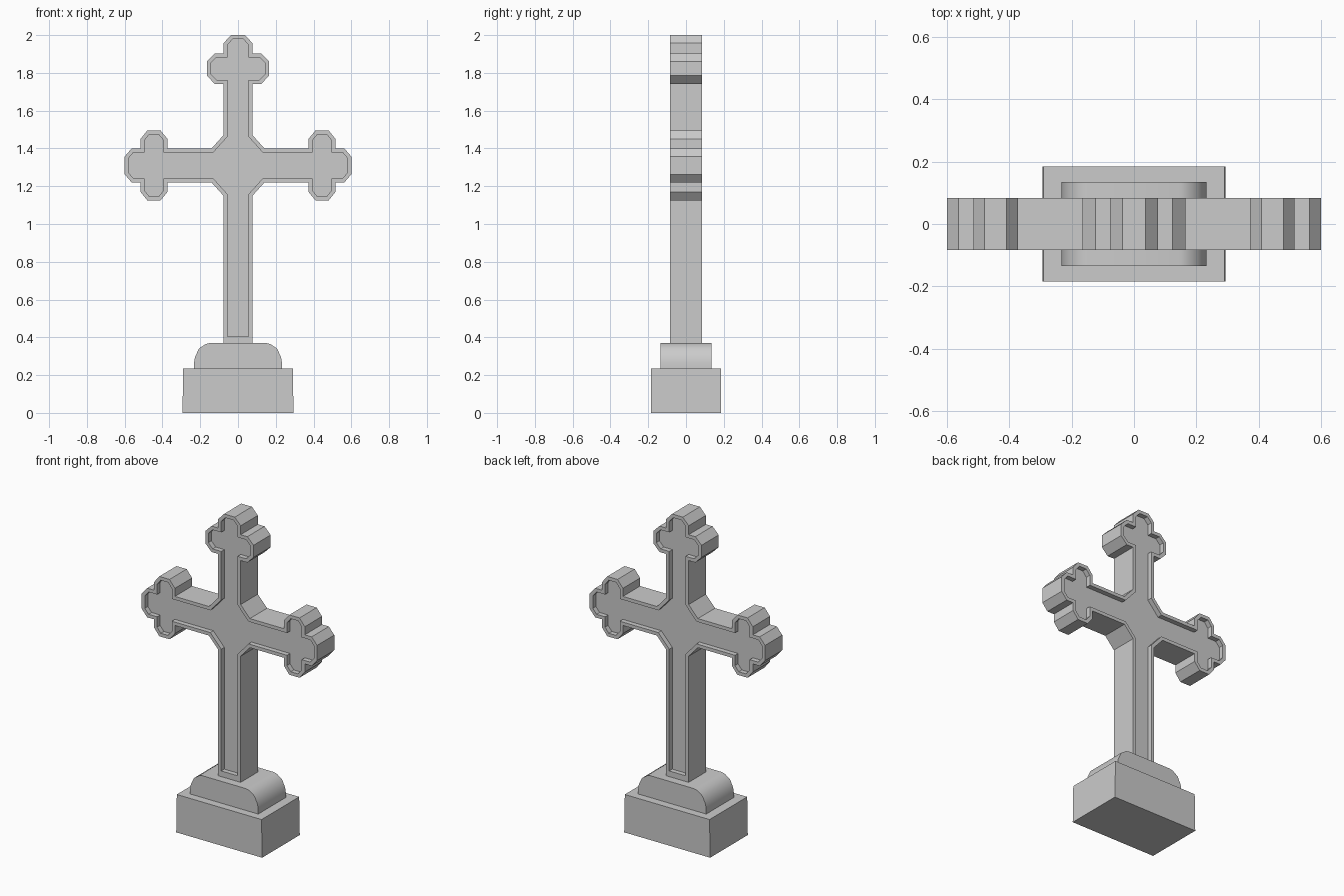
import bpy, bmesh, math

if "Cube" in bpy.data.objects:
    bpy.data.objects.remove(bpy.data.objects["Cube"])


def prism(name, pts, half_y):
    """Extrude an x-z outline symmetrically along y."""
    bm = bmesh.new()
    face = bm.faces.new([bm.verts.new((x, -half_y, z)) for x, z in pts])
    ext = bmesh.ops.extrude_face_region(bm, geom=[face], use_keep_orig=True)
    for v in ext["geom"]:
        if isinstance(v, bmesh.types.BMVert):
            v.co.y = half_y
    bmesh.ops.recalc_face_normals(bm, faces=bm.faces)
    return name, bm


def finish(name, bm):
    mesh = bpy.data.meshes.new(name)
    bm.to_mesh(mesh)
    bm.free()
    obj = bpy.data.objects.new(name, mesh)
    bpy.context.collection.objects.link(obj)
    return obj


def mirrored(right):
    """Close a right-hand outline by mirroring it over x = 0."""
    return right + [(-x, z) for x, z in reversed(right)]


# Cross outline: top trefoil, right arm with trefoil, then shaft
MID = 1.31
top = [(.037, 2.0), (.077, 1.957), (.077, 1.902), (.123, 1.902), (.165, 1.86),
       (.165, 1.785), (.123, 1.742), (.077, 1.742), (.077, 1.47)]
arm_up = [(.14, .09), (.373, .09), (.373, .14), (.41, .185), (.48, .185),
          (.516, .14), (.516, .09), (.563, .09), (.6, .047)]
arm = [(x, MID + d) for x, d in arm_up] + [(x, MID - d) for x, d in reversed(arm_up)]
shaft = [(.077, 1.15), (.077, .37)]
name, bm = prism("cross", mirrored(top + arm + shaft), .084)

# Recessed panels on front and back
DEPTH = .03
panels = [f for f in bm.faces if abs(f.normal.y) > .9]
for f in panels:
    side = 1 if f.calc_center_median().y > 0 else -1
    bmesh.ops.inset_individual(bm, faces=[f], thickness=.021, use_even_offset=True)
    for v in f.verts:
        if v.co.z < .5:
            v.co.z = .405
    inner = bmesh.ops.extrude_discrete_faces(bm, faces=[f])["faces"][0]
    bmesh.ops.translate(bm, verts=inner.verts, vec=(0, -side * DEPTH, 0))
finish(name, bm)

# Rounded upper plinth
tier = finish(*prism("upper_plinth", mirrored(
    [(.15, .37), (.172, .364), (.207, .34), (.228, .295), (.233, .265), (.233, .235)]), .135))
bpy.context.view_layer.objects.active = tier
tier.select_set(True)
bpy.ops.object.shade_smooth_by_angle(angle=math.radians(45))

# Base block, very slightly tapered
finish(*prism("base_block", mirrored([(.29, .235), (.294, 0)]), .184))
